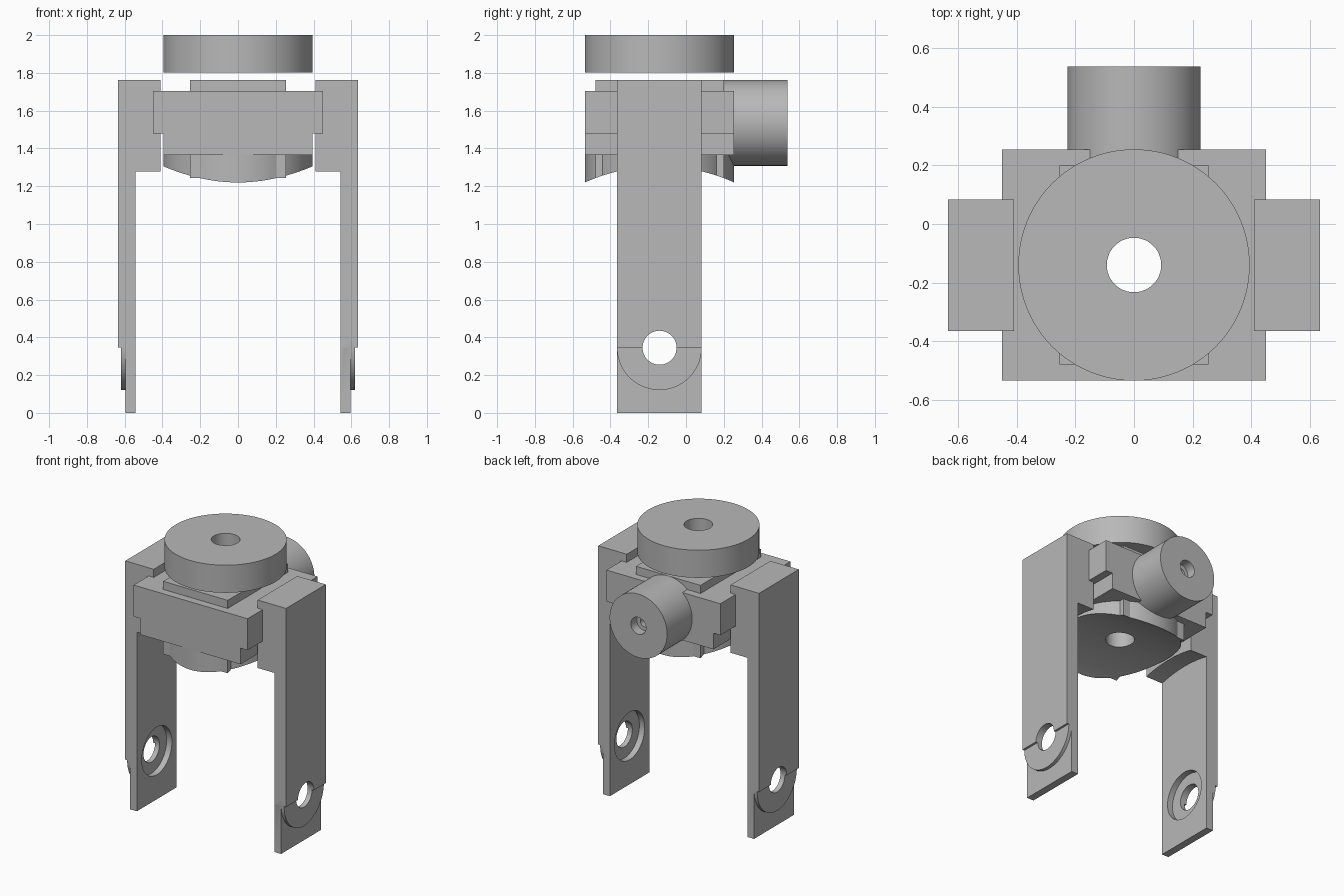
import bpy
from math import radians, pi
from mathutils import Matrix

default = bpy.data.objects.get("Cube")
if default:
    bpy.data.objects.remove(default, do_unlink=True)

grey = bpy.data.materials.new("plain grey")
grey.use_nodes = True
COLOUR = (0.48, 0.48, 0.48, 1)
grey.diffuse_color = COLOUR
bsdf = grey.node_tree.nodes["Principled BSDF"]
bsdf.inputs["Base Color"].default_value = COLOUR
bsdf.inputs["Roughness"].default_value = 0.6

AXIS_Y = -0.14      # centre line of the hub
PIVOT_Z = 0.345     # height of the fork pivot holes


def finish(name):
    ob = bpy.context.object
    ob.name = name
    ob.data.materials.append(grey)
    return ob


def box(name, x, y, z):
    """Box from (low, high) pairs."""
    bpy.ops.mesh.primitive_cube_add(size=1)
    ob = finish(name)
    spans = (x, y, z)
    size = Matrix.Diagonal([b - a for a, b in spans] + [1])
    ob.data.transform(Matrix.Translation([(a + b) / 2 for a, b in spans]) @ size)
    return ob


def rod(name, radius, axis, span, centre, sides=96):
    """Cylinder along an axis, between the two span values."""
    bpy.ops.mesh.primitive_cylinder_add(vertices=sides, radius=radius, depth=span[1] - span[0])
    ob = finish(name)
    turn = {"x": Matrix.Rotation(pi / 2, 4, "Y"),
            "y": Matrix.Rotation(-pi / 2, 4, "X"),
            "z": Matrix.Identity(4)}[axis]
    place = list(centre)
    place.insert("xyz".index(axis), sum(span) / 2)
    ob.data.transform(Matrix.Translation(place) @ turn)
    return ob


def combine(ob, other, operation="DIFFERENCE"):
    """Apply a boolean and remove the helper."""
    mod = ob.modifiers.new("cut", "BOOLEAN")
    mod.operation, mod.solver, mod.object = operation, "EXACT", other
    bpy.context.view_layer.objects.active = ob
    bpy.ops.object.modifier_apply(modifier=mod.name)
    bpy.data.objects.remove(other, do_unlink=True)


def smooth(ob):
    bpy.ops.object.select_all(action="DESELECT")
    ob.select_set(True)
    bpy.context.view_layer.objects.active = ob
    bpy.ops.object.shade_smooth_by_angle(angle=radians(30))


def bore(ob):
    combine(ob, rod("bore", 0.093, "z", (1, 2.2), (0, AXIS_Y), 48))


def arch(ob):
    """Hollow the underside with the large swing arc around the pivot."""
    combine(ob, rod("swing_arc", 0.96, "x", (-1, 1), (AXIS_Y, PIVOT_Z), 256))


# Floating top disc
top_disc = rod("top_disc", 0.395, "z", (1.803, 2.0), (0, AXIS_Y))
bore(top_disc)

# Hub: wide block, narrower lower block, square core and round foot
wide_block = box("wide_block", (-0.45, 0.45), (-0.535, 0.255), (1.48, 1.705))
lower_block = box("lower_block", (-0.395, 0.395), (-0.535, 0.255), (1.365, 1.5))
square_core = box("square_core", (-0.255, 0.255), (-0.48, 0.2), (1.15, 1.763))
round_foot = rod("round_foot", 0.395, "z", (1.15, 1.38), (0, AXIS_Y))
for part in (square_core, round_foot):
    arch(part)
for part in (wide_block, lower_block, square_core, round_foot):
    bore(part)

# Rear drum with a stepped socket
drum = rod("rear_drum", 0.227, "y", (0.195, 0.537), (0, 1.535))
combine(drum, rod("socket", 0.06, "y", (0.47, 0.7), (0, 1.535), 40))
combine(drum, rod("pin_hole", 0.032, "y", (0.32, 0.7), (0, 1.535), 32))

# Fork arm: mounting head, long plate, thin tip, round boss and pivot hole
arm = box("left_fork_arm", (0.41, 0.635), (-0.365, 0.083), (1.1, 1.763))
arch(arm)
combine(arm, box("plate", (0.543, 0.635), (-0.365, 0.083), (PIVOT_Z, 1.763)), "UNION")
combine(arm, box("tip", (0.543, 0.596), (-0.365, 0.083), (0, 0.4)), "UNION")
combine(arm, rod("boss", 0.224, "x", (0.56, 0.62), (AXIS_Y - 0.001, PIVOT_Z)), "UNION")
combine(arm, rod("pivot_hole", 0.09, "x", (0.4, 0.8), (AXIS_Y, PIVOT_Z), 48))
combine(arm, rod("recess", 0.17, "x", (0.4, 0.585), (AXIS_Y, PIVOT_Z), 64))

# Mirrored arm on the other side
other_arm = arm.copy()
other_arm.data = arm.data.copy()
other_arm.name = "right_fork_arm"
bpy.context.collection.objects.link(other_arm)
other_arm.data.transform(Matrix.Diagonal((-1, 1, 1, 1)))
other_arm.data.flip_normals()

for part in (top_disc, square_core, round_foot, wide_block, lower_block, drum, arm, other_arm):
    smooth(part)
